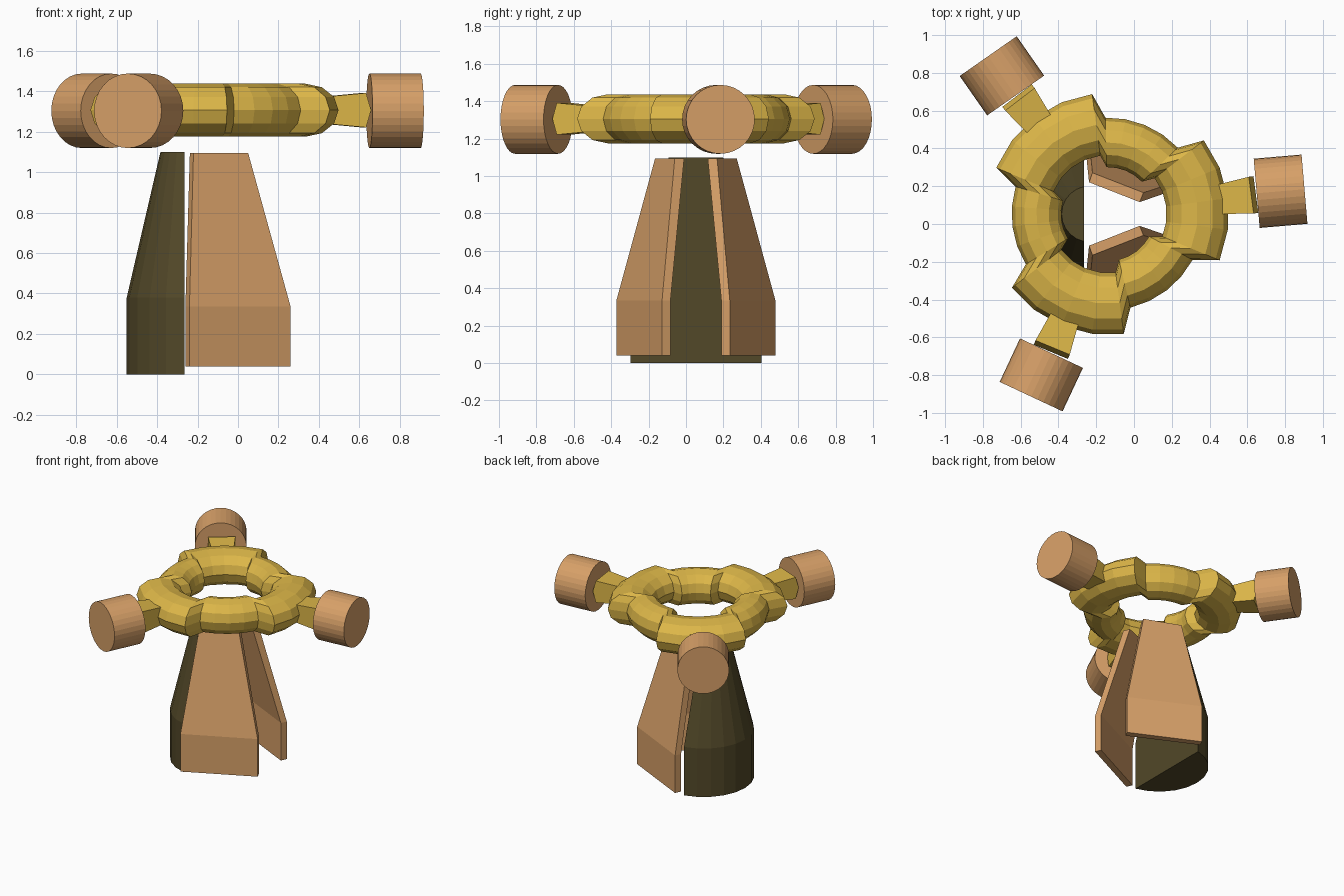
import bpy, bmesh, math
from mathutils import Vector, Matrix

if "Cube" in bpy.data.objects:
    bpy.data.objects.remove(bpy.data.objects["Cube"])

CX, CY, CZ = -0.138, 0.053, 1.306      # ring centre
ARM = math.radians(7.5)                # direction of the first arm


def srgb(r, g, b):
    f = lambda c: c / 12.92 if c <= 0.04045 else ((c + 0.055) / 1.055) ** 2.4
    return (f(r / 255), f(g / 255), f(b / 255), 1)


def material(name, col):
    m = bpy.data.materials.new(name)
    m.diffuse_color = col
    m.use_nodes = True
    m.node_tree.nodes["Principled BSDF"].inputs["Base Color"].default_value = m.diffuse_color
    return m


TAN = material("tan", srgb(215, 160, 104))
GOLD = material("gold", srgb(220, 182, 72))
OLIVE = material("dark olive", srgb(82, 72, 40))


def loft(name, sections, mat, closed=False):
    """Skin a list of equal-length point loops; cap the ends unless closed."""
    bm = bmesh.new()
    rings = [[bm.verts.new(p) for p in s] for s in sections]
    n = len(rings[0])
    pairs = list(zip(rings, rings[1:])) + ([(rings[-1], rings[0])] if closed else [])
    for a, b in pairs:
        for i in range(n):
            j = (i + 1) % n
            bm.faces.new((a[i], a[j], b[j], b[i]))
    if not closed:
        bm.faces.new(rings[0])
        bm.faces.new(rings[-1])
    bmesh.ops.recalc_face_normals(bm, faces=bm.faces)
    me = bpy.data.meshes.new(name)
    bm.to_mesh(me)
    bm.free()
    me.materials.append(mat)
    ob = bpy.data.objects.new(name, me)
    bpy.context.collection.objects.link(ob)
    return ob


# Stepped ring: three wide 60 degree arcs and three narrow arcs between
def ring_section(angle, scale):
    pts = []
    for k in range(12):
        t = math.tau * k / 12
        r = scale * (0.379 + 0.131 * math.cos(t))
        pts.append((CX + r * math.cos(angle), CY + r * math.sin(angle),
                    CZ + 0.131 * math.sin(t)))
    return pts


sections = []
for k in range(3):
    mid = ARM + k * math.tau / 3
    sections += [ring_section(mid + math.radians(-30 + 15 * i), 1.255) for i in range(5)]
    sections += [ring_section(mid + math.radians(36 + 12 * i), 1.0) for i in range(5)]
loft("ring", sections, GOLD, closed=True)

# Arms: flared neck with a wedge end, and a round weight
for k in range(3):
    a = ARM + k * math.tau / 3
    place = Matrix.Translation((CX, CY, CZ)) @ Matrix.Rotation(a, 4, 'Z')
    profile = [(0.55, -0.065), (0.765, -0.085), (0.79, 0), (0.765, 0.085), (0.55, 0.065)]
    sides = []
    for s in (-1, 1):
        sides.append([place @ Vector((r, s * (0.073 if r < 0.6 else 0.098), z))
                      for r, z in profile])
    loft(f"neck_{k + 1}", sides, GOLD)

    c = Vector((CX + 0.922 * math.cos(a), CY + 0.922 * math.sin(a), 1.303))
    axis = Matrix.Translation(c) @ Matrix.Rotation(a - math.radians(2.6), 4, 'Z')
    ends = [[axis @ Vector((x, 0.184 * math.cos(math.tau * i / 32),
                            0.184 * math.sin(math.tau * i / 32))) for i in range(32)]
            for x in (-0.127, 0.127)]
    loft(f"weight_{k + 1}", ends, TAN)

# Dark rounded leg with a flat inner face
R, FLAT = 0.357, -0.265
half = math.radians(78.4)
arc = [(0.072 - R * math.cos(-half + 2 * half * i / 10),
        R * math.sin(-half + 2 * half * i / 10)) for i in range(11)]
loft("rounded_leg", [[(FLAT + s * x, CY + s * y, z) for x, y in arc]
                     for z, s in ((0, 1), (0.38, 1), (1.1, 0.415))], OLIVE)

# Two flat tapered legs, mirrored front to back
for name, m in (("front_plate_leg", 1), ("back_plate_leg", -1)):
    low = [(-0.24, -0.372), (0.26, -0.128), (0.24, -0.083), (-0.26, -0.327)]
    top = [(-0.22, -0.165), (0.05, -0.06), (0.03, -0.01), (-0.238, -0.115)]
    loft(name, [[(x, CY + m * (y - CY), z) for x, y in pts]
                for z, pts in ((0.04, low), (0.335, low), (1.095, top))], TAN)
